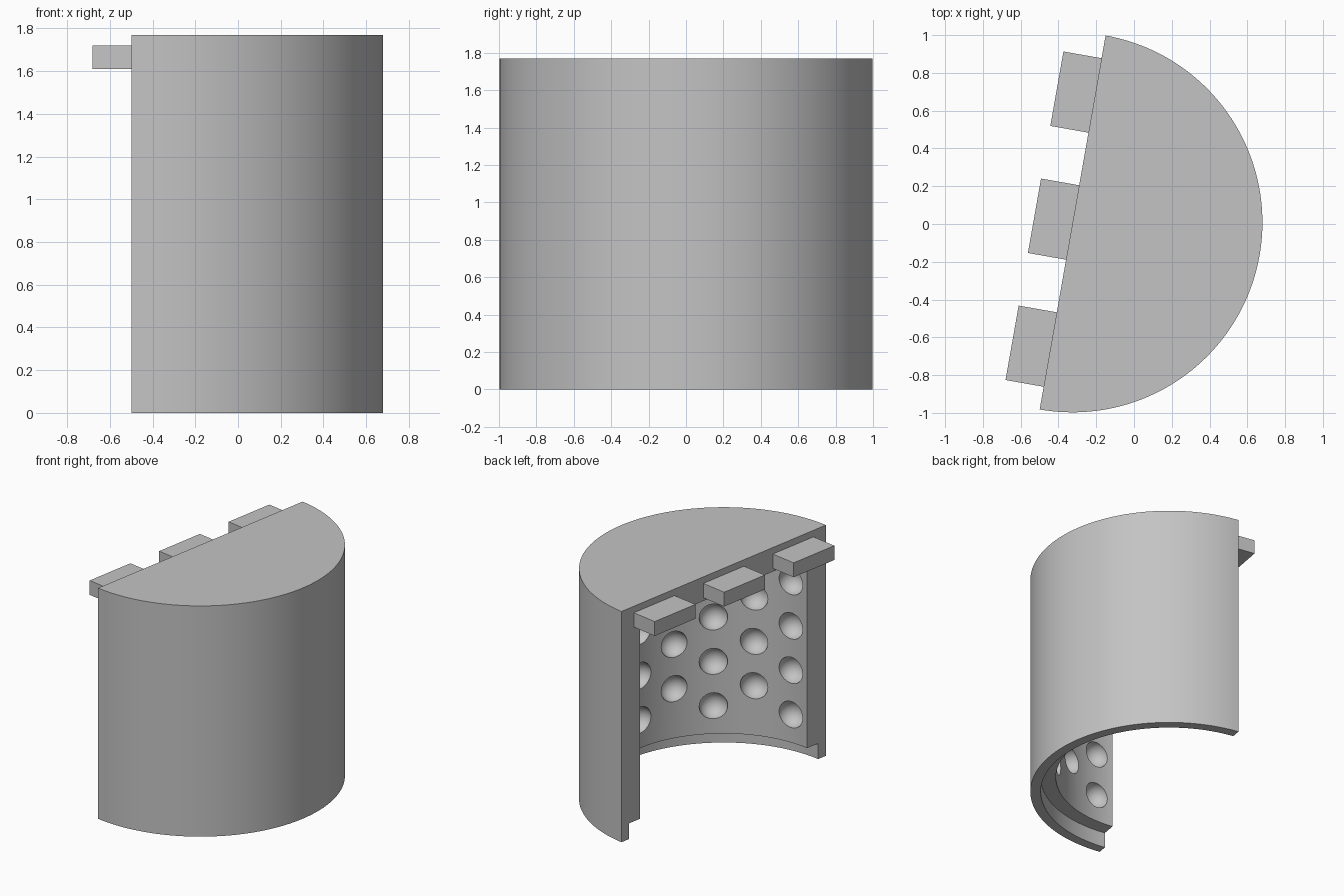
import bpy, bmesh
from math import sin, cos, pi, radians
from mathutils import Matrix, Vector

cube = bpy.data.objects.get("Cube")
if cube:
    bpy.data.objects.remove(cube, do_unlink=True)

RADIUS, INNER, LIP = 1.005, 0.82, 0.93
HEIGHT, CEILING, STEP = 1.77, 1.585, 0.12
FRAME = Matrix.Translation((-0.325, 0.008, 0)) @ Matrix.Rotation(radians(-10), 4, "Z")

grey = bpy.data.materials.new("plain grey")
grey.use_nodes = True
grey.diffuse_color = (0.55, 0.55, 0.55, 1)
grey.node_tree.nodes["Principled BSDF"].inputs["Base Color"].default_value = (0.55, 0.55, 0.55, 1)


def make_object(name, bm):
    bmesh.ops.recalc_face_normals(bm, faces=bm.faces)
    bm.transform(FRAME)
    mesh = bpy.data.meshes.new(name)
    bm.to_mesh(mesh)
    bm.free()
    mesh.materials.append(grey)
    obj = bpy.data.objects.new(name, mesh)
    bpy.context.collection.objects.link(obj)
    return obj


def activate(obj):
    bpy.ops.object.select_all(action="DESELECT")
    obj.select_set(True)
    bpy.context.view_layer.objects.active = obj


# Half-round shell: wall and roof profile swept through half a turn
profile = [(0, HEIGHT), (RADIUS, HEIGHT), (RADIUS, 0), (LIP, 0),
           (LIP, STEP), (INNER, STEP), (INNER, CEILING), (0, CEILING)]
segments = 96
bm = bmesh.new()
rings = []
for i in range(segments + 1):
    a = -pi / 2 + pi * i / segments
    rings.append([bm.verts.new((r * cos(a), r * sin(a), z)) for r, z in profile])
for p, q in zip(rings, rings[1:]):
    for k in range(len(profile) - 1):
        bm.faces.new((p[k], p[k + 1], q[k + 1], q[k]))
bm.faces.new(rings[0])
bm.faces.new(rings[-1])
bmesh.ops.remove_doubles(bm, verts=bm.verts, dist=1e-5)
shell = make_object("half_round_shell", bm)

# Round dimples in staggered columns on the inner wall
bm = bmesh.new()
for column in range(9):
    a = radians(-80 + 20 * column)
    start, count = ((0.335, 4), (0.5, 3))[column % 2]
    for row in range(count):
        spot = Vector((INNER * cos(a), INNER * sin(a), start + 0.34 * row))
        bmesh.ops.create_uvsphere(bm, u_segments=28, v_segments=16, radius=0.1,
                                  matrix=Matrix.Translation(spot))
cutter = make_object("dimple_cutter", bm)
cutter.hide_render = True

activate(shell)
cut = shell.modifiers.new("dimples", "BOOLEAN")
cut.operation = "DIFFERENCE"
cut.solver = "EXACT"
cut.object = cutter
bpy.ops.object.modifier_apply(modifier=cut.name)
bpy.data.objects.remove(cutter, do_unlink=True)
activate(shell)
bpy.ops.object.shade_smooth_by_angle(angle=radians(30))

# Three rectangular pegs along the flat edge of the roof
for name, y in (("front_peg", -0.683), ("middle_peg", 0), ("back_peg", 0.683)):
    bm = bmesh.new()
    place = Matrix.Translation((-0.1, y, 1.665)) @ Matrix.Diagonal((0.21, 0.4, 0.11, 1))
    bmesh.ops.create_cube(bm, size=1, matrix=place)
    make_object(name, bm)
